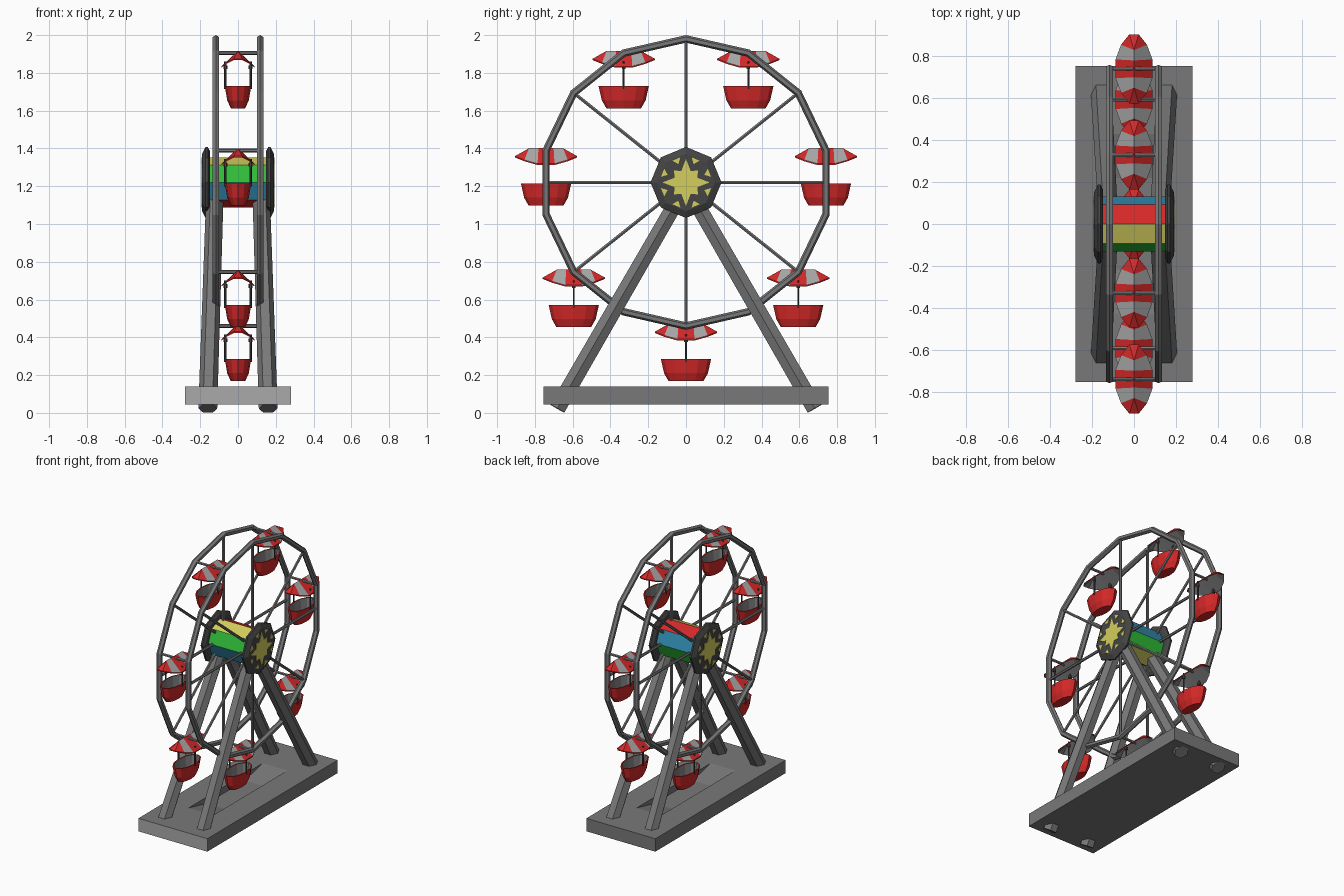
import bpy, bmesh, math
from mathutils import Vector

if "Cube" in bpy.data.objects:
    bpy.data.objects.remove(bpy.data.objects["Cube"])

def material(name, r, g, b):
    m = bpy.data.materials.new(name)
    m.diffuse_color = (r, g, b, 1)
    m.use_nodes = True
    m.node_tree.nodes["Principled BSDF"].inputs["Base Color"].default_value = m.diffuse_color
    return m

STEEL = material("steel grey", 0.19, 0.19, 0.19)
LIGHT = material("light grey", 0.40, 0.40, 0.40)
DARK = material("charcoal", 0.06, 0.06, 0.06)
RED = material("red", 0.68, 0.022, 0.022)
YELLOW = material("yellow", 0.66, 0.62, 0.11)
GREEN = material("green", 0.03, 0.50, 0.04)
BLUE = material("blue", 0.03, 0.25, 0.42)

HUB_Z, RIM_R, RIM_X = 1.22, 0.76, 0.117

def build(name, verts, faces, mats, ids=None, fix=True):
    me = bpy.data.meshes.new(name)
    me.from_pydata([tuple(v) for v in verts], [], faces)
    for m in mats:
        me.materials.append(m)
    if ids:
        for p, i in zip(me.polygons, ids):
            p.material_index = i
    if fix:
        bm = bmesh.new()
        bm.from_mesh(me)
        bmesh.ops.recalc_face_normals(bm, faces=bm.faces)
        bm.to_mesh(me)
        bm.free()
    ob = bpy.data.objects.new(name, me)
    bpy.context.collection.objects.link(ob)
    return ob

def loft(name, rings, mats, rule=lambda i, j: 0, caps=(0, 0)):
    """Join closed rings of points in order and cap both ends."""
    n = len(rings[0])
    verts = [p for r in rings for p in r]
    faces, ids = [], []
    for i in range(len(rings) - 1):
        for j in range(n):
            k = (j + 1) % n
            faces.append((i*n + j, i*n + k, i*n + n + k, i*n + n + j))
            ids.append(rule(i, j))
    faces += [tuple(range(n)), tuple(range(len(verts) - n, len(verts)))]
    return build(name, verts, faces, mats, ids + list(caps))

def rod(name, a, b, r, mat, r2=None, sides=6):
    a, b = Vector(a), Vector(b)
    d = (b - a).normalized()
    ref = Vector((1, 0, 0)) if abs(d.x) < 0.9 else Vector((0, 0, 1))
    u = (ref - d * ref.dot(d)).normalized()
    v = d.cross(u)
    def ring(c, rad):
        return [c + rad * (u * math.cos(t) + v * math.sin(t))
                for t in (2 * math.pi * k / sides for k in range(sides))]
    return loft(name, [ring(a, r), ring(b, r2 or r)], [mat])

def wheel_pt(x, r, ang):
    """Point on the wheel, angle from the top towards the front."""
    return Vector((x, -r * math.sin(ang), HUB_Z + r * math.cos(ang)))

def oct_ring(x, r):
    return [wheel_pt(x, r, math.pi / 4 * k) for k in range(8)]

# base slab with a sunken trough and a light front face
bpy.ops.mesh.primitive_cube_add(size=1, location=(0, 0, 0.0925))
base = bpy.context.object
base.name = "base"
bm = bmesh.new()
bm.from_mesh(base.data)
bmesh.ops.scale(bm, vec=(0.56, 1.51, 0.095), verts=bm.verts)
base.data.materials.append(STEEL)
base.data.materials.append(LIGHT)
for f in bm.faces:
    f.material_index = 1 if f.normal.y < -0.9 else 0
top = max(bm.faces, key=lambda f: f.calc_center_median().z)
for hx, hy, z in ((0.10, 0.43, 0.0475), (0.10, 0.22, 0.0)):
    bmesh.ops.inset_region(bm, faces=[top], thickness=0.01)
    for v in top.verts:
        v.co = (math.copysign(hx, v.co.x), math.copysign(hy, v.co.y), z)
bm.to_mesh(base.data)
bm.free()

# A-frame legs
for sx in (-1, 1):
    for sy in (-1, 1):
        rod("support_leg", (sx*0.16, sy*0.682, 0.023), (sx*0.122, sy*0.02, 1.17),
            0.05, STEEL, 0.046)

# rims and spokes on both sides
for sx in (-1, 1):
    bpy.ops.mesh.primitive_torus_add(major_segments=14, minor_segments=6,
        major_radius=RIM_R, minor_radius=0.02,
        location=(sx*RIM_X, 0, HUB_Z), rotation=(0, math.pi/2, 0))
    rim = bpy.context.object
    rim.name = "wheel_rim"
    rim.data.materials.append(STEEL)
    step = 2 * math.pi / 14
    for ang, r in ((0, RIM_R), (2*step, RIM_R), (math.pi/2, 0.74), (5*step, RIM_R),
                   (math.pi, RIM_R), (9*step, RIM_R), (-math.pi/2, 0.74), (-2*step, RIM_R)):
        rod("spoke", wheel_pt(sx*RIM_X, 0.05, ang), wheel_pt(sx*RIM_X, r, ang), 0.01, STEEL)

# striped hub drum
loft("hub_drum", [oct_ring(-0.155, 0.132), oct_ring(0.155, 0.132)],
     [YELLOW, GREEN, BLUE, RED], lambda i, j: j % 4)

# hub end plates with yellow star and edge triangles
for s in (-1, 1):
    loft("hub_plate", [oct_ring(s*x, r) for x, r in
         ((0.148, 0.165), (0.16, 0.188), (0.172, 0.188), (0.19, 0.152))], [DARK])
    radii = (0.125, 0.065, 0.09, 0.065)
    star = [[wheel_pt(s*x, radii[k % 4], math.pi/8*k) for k in range(16)]
            for x in (0.188, 0.193)]
    loft("hub_star", star, [YELLOW])
    for k in range(8):
        a = math.pi/8 + math.pi/4*k
        tri = [[wheel_pt(s*x, 0.136, a - 0.17), wheel_pt(s*x, 0.136, a + 0.17),
                wheel_pt(s*x, 0.105, a)] for x in (0.188, 0.193)]
        loft("hub_triangle", tri, [YELLOW])

# canopy: ridge roof with alternating panels and a grey underside
Q = [(.022, .165, -.03, .09), (.062, .115, -.05, .09), (.088, .045, -.07, .04)]
half = Q + [(x, -y, z, -r) for x, y, z, r in reversed(Q)]
eave = half + [(-x, -y, z, -r) for x, y, z, r in half]
n = len(eave)
verts, faces, ids = [], [], []
for layer, dz in enumerate((0, -0.007)):
    o = len(verts)
    verts += [(x, y, z + dz) for x, y, z, r in eave]
    verts += [(0, r, 0.012 + dz) for x, y, z, r in eave]
    for i in range(n):
        k = (i + 1) % n
        f = [o + k, o + i, o + n + i]
        if eave[i][3] != eave[k][3]:
            f.append(o + n + k)
        faces.append(f[::-1] if layer else f)
        ids.append(2 if layer else int(i in (1, 3, 7, 9)))
for i in range(n):
    k = (i + 1) % n
    faces.append((i, k, 2*n + k, 2*n + i))
    ids.append(0)
canopy = build("canopy", verts, faces, [RED, LIGHT, STEEL], ids, fix=False)

# passenger tub, red outside and grey inside
def oval(sx, sy, z):
    return [(sx * math.cos(math.pi/6*k), sy * math.sin(math.pi/6*k), z) for k in range(12)]
tub = loft("tub", [oval(.038, .092, -.292), oval(.057, .116, -.25), oval(.07, .133, -.175),
                   oval(.062, .123, -.175), oval(.05, .105, -.255)],
           [RED, STEEL], lambda i, j: int(i > 2), caps=(0, 1))

# hanger rods with small collars, and the pivot bar
parts = [canopy, tub]
for s in (-1, 1):
    parts.append(rod("hanger_rod", (s*.067, 0, -.19), (s*.067, 0, -.045), .006, DARK))
    parts.append(rod("hanger_collar", (s*.067, 0, -.085), (s*.067, 0, -.065), .011, DARK))
parts.append(rod("pivot_bar", (-RIM_X, 0, 0), (RIM_X, 0, 0), .01, STEEL))

# seven hanging gondolas at every second rim corner
for g in range(7):
    loc = wheel_pt(0, RIM_R, math.pi/7 * (2*g + 1))
    for p in parts:
        ob = p if g == 0 else p.copy()
        if g:
            bpy.context.collection.objects.link(ob)
        ob.location = loc
